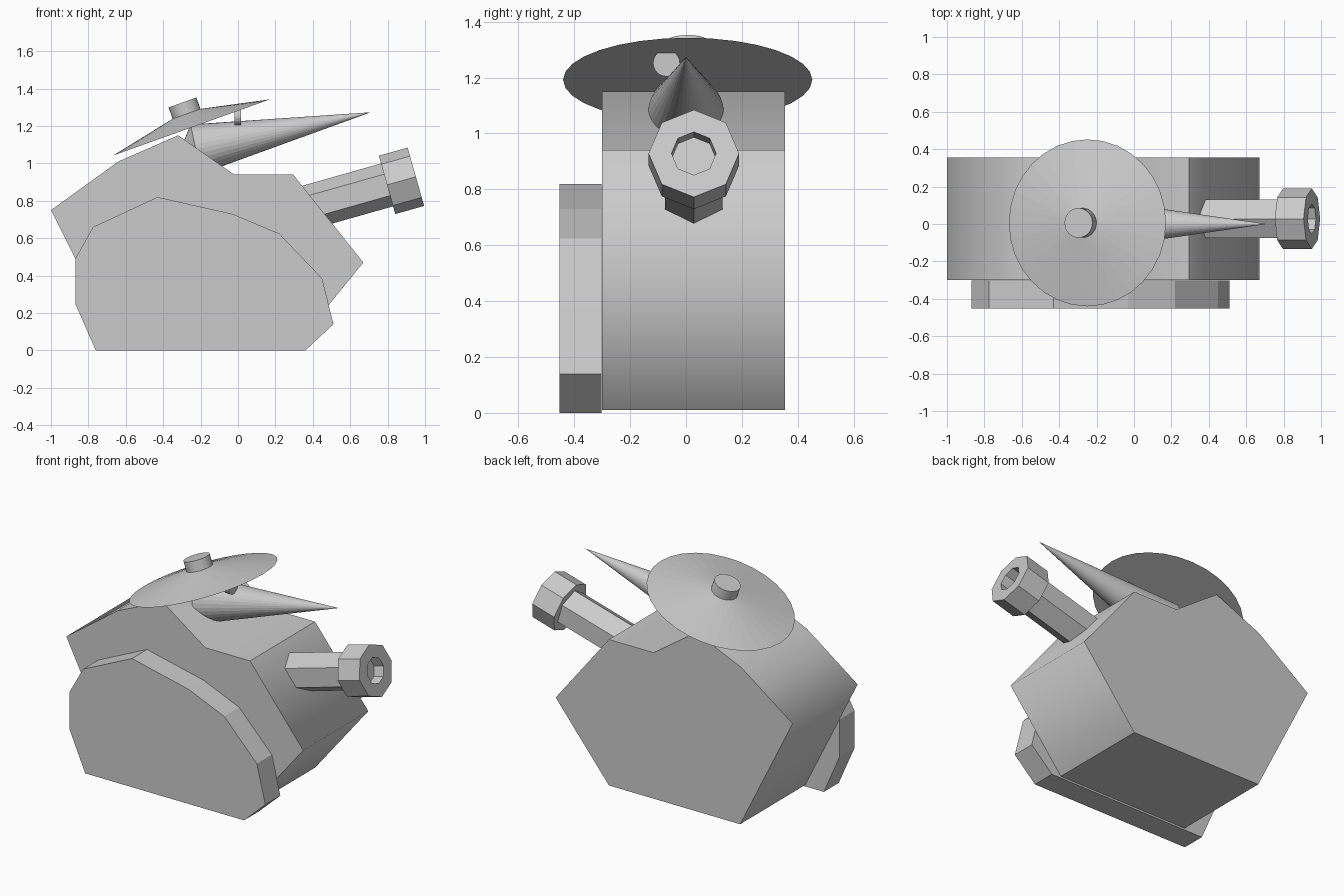
import bpy, bmesh, math
from mathutils import Vector

if "Cube" in bpy.data.objects:
    bpy.data.objects.remove(bpy.data.objects["Cube"])


def finish(name, bm):
    bmesh.ops.remove_doubles(bm, verts=bm.verts, dist=1e-5)
    bmesh.ops.recalc_face_normals(bm, faces=bm.faces)
    me = bpy.data.meshes.new(name)
    bm.to_mesh(me)
    bm.free()
    ob = bpy.data.objects.new(name, me)
    bpy.context.collection.objects.link(ob)
    return ob


def slab(name, profile, y0, y1, sharp=None):
    """Extrude an xz profile along y; optionally smooth the rim, keeping listed corners sharp."""
    bm = bmesh.new()
    a = [bm.verts.new((x, y0, z)) for x, z in profile]
    b = [bm.verts.new((x, y1, z)) for x, z in profile]
    caps = [bm.faces.new(a), bm.faces.new(b[::-1])]
    n = len(profile)
    for i in range(n):
        j = (i + 1) % n
        bm.faces.new((a[i], b[i], b[j], a[j])).smooth = sharp is not None
    for f in caps:
        for e in f.edges:
            e.smooth = False
    for i in sharp or []:
        bm.edges.get((a[i], b[i])).smooth = False
    return finish(name, bm)


def turned(name, origin, tilt, profile, sides):
    """Revolve (radius, distance) points about an axis tilted in the xz plane."""
    t = math.radians(tilt)
    w = Vector((math.cos(t), 0, math.sin(t)))
    u = Vector((-math.sin(t), 0, math.cos(t)))
    v = Vector((0, 1, 0))
    o = Vector(origin)
    bm = bmesh.new()
    rings = []
    for r, d in profile:
        if r == 0:
            rings.append([bm.verts.new(o + w * d)])
        else:
            angles = [2 * math.pi * k / sides for k in range(sides)]
            rings.append([bm.verts.new(o + w * d + r * (u * math.cos(p) + v * math.sin(p)))
                          for p in angles])
    for a, b in zip(rings, rings[1:]):
        for k in range(sides):
            quad = [a[k % len(a)], a[(k + 1) % sides % len(a)],
                    b[(k + 1) % sides % len(b)], b[k % len(b)]]
            bm.faces.new(list(dict.fromkeys(quad)))
    for ring in (rings[0], rings[-1]):
        if len(ring) > 1:
            bm.faces.new(ring)
    return finish(name, bm)


# Main hull and the plate on its front side
slab("body", [(-1, .75), (-.64, 1.01), (-.32, 1.15), (-.02, .94), (.295, .94),
              (.67, .47), (.295, .01), (-.63, .01)], -.30, .355, sharp=[4, 6, 7])
slab("side_plate", [(-.76, 0), (-.87, .25), (-.87, .49), (-.775, .66), (-.43, .82),
                    (-.03, .73), (.22, .625), (.45, .385), (.51, .14), (.36, 0)], -.453, -.302)

# Tilted conical hat with a knob
hat = (-.249, .006, 1.192)
turned("hat_disc", hat, 109.7, [(.446, 0), (0, .094)], 32)
turned("hat_knob", hat, 109.7, [(.079, .05), (.079, .142)], 32)

# Long pointed spike and the small round eye above it
turned("spike", (-.226, 0, 1.076), 11.9, [(0, -.09), (.135, 0), (0, .957)], 32)
turned("eye", (-.018, -.07, 1.252), 0, [(.048, 0), (.048, .035)], 24)

# Hexagonal barrel with an octagonal hollow muzzle
muzzle = (.797, .028, .885)
turned("barrel", muzzle, 15.8, [(.119, -.52), (.119, .02)], 6)
turned("muzzle", muzzle, 15.8, [(.162, 0), (.162, .16), (.08, .16), (.08, .09)], 8)
